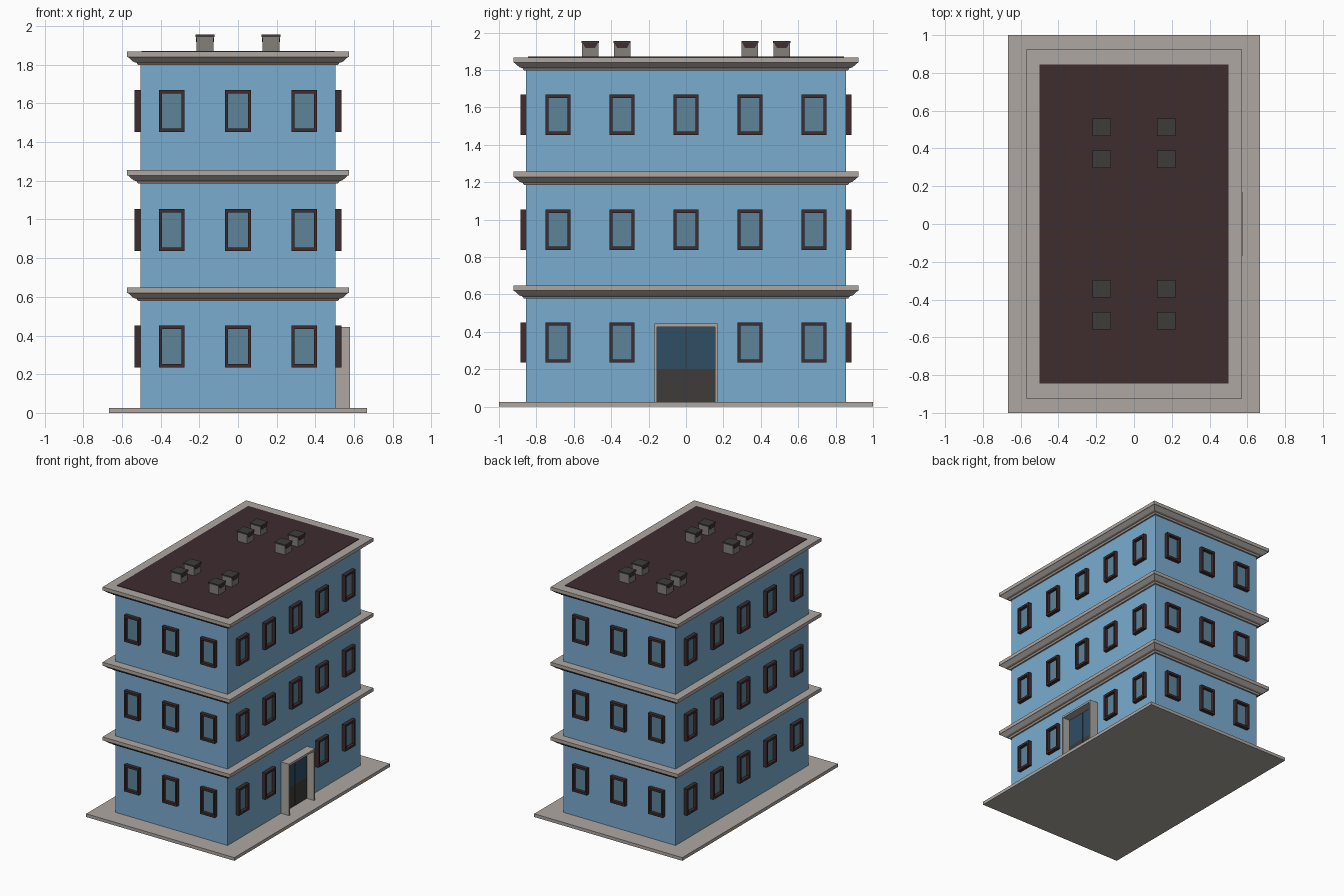
import bpy, bmesh, math
from mathutils import Matrix, Vector

if "Cube" in bpy.data.objects:
    bpy.data.objects.remove(bpy.data.objects["Cube"])


def srgb(r, g, b):
    f = lambda c: (c / 255 / 12.92) if c / 255 <= 0.04045 else ((c / 255 + 0.055) / 1.055) ** 2.4
    return (f(r), f(g), f(b), 1)


def material(name, rgb):
    m = bpy.data.materials.new(name)
    m.diffuse_color = srgb(*rgb)
    m.use_nodes = True
    m.node_tree.nodes["Principled BSDF"].inputs["Base Color"].default_value = m.diffuse_color
    return m


BLUE = material("wall_blue", (122, 172, 208))
STONE = material("pale_stone", (174, 167, 161))
BROWN = material("dark_brown", (62, 44, 47))
GLASS = material("window_glass", (93, 133, 155))
DOOR_GLASS = material("door_glass", (46, 78, 99))
CHARCOAL = material("charcoal", (61, 60, 59))
VENT = material("vent_grey", (132, 128, 122))

HX, HY = 0.505, 0.855          # wall half sizes


def finish(name, bm, mat):
    bmesh.ops.recalc_face_normals(bm, faces=bm.faces)
    me = bpy.data.meshes.new(name)
    bm.to_mesh(me)
    bm.free()
    me.materials.append(mat)
    ob = bpy.data.objects.new(name, me)
    bpy.context.collection.objects.link(ob)
    return ob


def add_box(bm, lo, hi, matrix=Matrix()):
    lo, hi = Vector(lo), Vector(hi)
    m = matrix @ Matrix.Translation((lo + hi) / 2) @ Matrix.Diagonal((*(hi - lo), 1))
    bmesh.ops.create_cube(bm, size=1, matrix=m)


def box(name, lo, hi, mat):
    bm = bmesh.new()
    add_box(bm, lo, hi)
    return finish(name, bm, mat)


def add_loft(bm, rings):
    """Stack of rectangles (half x, half y, z, centre x, centre y), capped at both ends."""
    loops = []
    for hx, hy, z, cx, cy in rings:
        loops.append([bm.verts.new((cx + sx * hx, cy + sy * hy, z))
                      for sx, sy in ((-1, -1), (1, -1), (1, 1), (-1, 1))])
    for a, b in zip(loops, loops[1:]):
        for i in range(4):
            j = (i + 1) % 4
            bm.faces.new((a[i], a[j], b[j], b[i]))
    bm.faces.new(loops[0])
    bm.faces.new(loops[-1])


# Ground slab and wall block
box("base_slab", (-0.667, -1, 0), (0.667, 1, 0.026), STONE)
box("walls", (-HX, -HY, 0.02), (HX, HY, 1.81), BLUE)

# Flared cornices, one above each storey
PROFILE = [(0.012, 0), (0.02, 0.012), (0.035, 0.016), (0.062, 0.04), (0.068, 0.042), (0.068, 0.07)]
for i, z0 in enumerate((0.578, 1.186, 1.798)):
    bm = bmesh.new()
    add_loft(bm, [(HX + o, HY + o, z0 + h, 0, 0) for o, h in PROFILE])
    finish(f"cornice_{i + 1}", bm, STONE)

# Roof covering
box("roof", (-0.5, -0.845, 1.86), (0.5, 0.845, 1.872), BROWN)


# Windows: local x runs along the wall, local y points outwards
def wall_matrix(angle, dist):
    return Matrix.Rotation(angle, 4, 'Z') @ Matrix.Translation((0, dist, 0))


WALLS = {"front": (math.pi, HY, 3), "back": (0, HY, 3),
         "right": (-math.pi / 2, HX, 5), "left": (math.pi / 2, HX, 5)}
W, H, TX, TZ, D = 0.066, 0.108, 0.015, 0.018, 0.03

for side, (angle, dist, count) in WALLS.items():
    frames, panes = bmesh.new(), bmesh.new()
    m = wall_matrix(angle, dist)
    for floor, zc in enumerate((0.343, 0.946, 1.561)):
        for k in range(count):
            u = (k - (count - 1) / 2) * 0.342
            if side == "right" and floor == 0 and abs(u) < 0.01:
                continue            # the entrance is here
            for s in (-1, 1):
                x0, x1 = sorted((u + s * W, u + s * (W - TX)))
                add_box(frames, (x0, -0.005, zc - H), (x1, D, zc + H), m)
                z0, z1 = sorted((zc + s * H, zc + s * (H - TZ)))
                add_box(frames, (u - W + TX, -0.005, z0), (u + W - TX, D, z1), m)
            add_box(panes, (u - W + TX, -0.002, zc - H + TZ), (u + W - TX, 0.005, zc + H - TZ), m)
    finish(f"{side}_window_frames", frames, BROWN)
    finish(f"{side}_window_panes", panes, GLASS)

# Entrance: deep stone surround, double door with glass above and dark panels below
bm = bmesh.new()
for s in (-1, 1):
    y0, y1 = sorted((s * 0.168, s * 0.154))
    add_box(bm, (0.5, y0, 0.01), (0.578, y1, 0.444))
add_box(bm, (0.5, -0.154, 0.427), (0.578, 0.154, 0.444))
finish("door_surround", bm, STONE)
glass, panels = bmesh.new(), bmesh.new()
for s in (-1, 1):
    y0, y1 = sorted((s * 0.154, s * 0.002))
    add_box(glass, (0.5, y0, 0.2), (0.512, y1, 0.427))
    add_box(panels, (0.5, y0, 0.02), (0.512, y1, 0.2))
finish("door_glass", glass, DOOR_GLASS)
finish("door_panels", panels, CHARCOAL)
box("door_gap", (0.5, -0.002, 0.02), (0.509, 0.002, 0.427), CHARCOAL)

# Roof vents: grey box, thin dark cap, brown tapered opening on the side faces
bodies, caps, openings = bmesh.new(), bmesh.new(), bmesh.new()
for sx in (-1, 1):
    for y in (-0.512, -0.342, 0.342, 0.512):
        x = sx * 0.17
        add_box(bodies, (x - 0.044, y - 0.044, 1.865), (x + 0.044, y + 0.044, 1.945))
        add_box(caps, (x - 0.049, y - 0.046, 1.943), (x + 0.049, y + 0.046, 1.955))
        for s in (-1, 1):
            add_loft(openings, [(0.003, 0.026, 1.918, x + s * 0.044, y),
                                (0.003, 0.04, 1.943, x + s * 0.044, y)])
finish("vent_bodies", bodies, VENT)
finish("vent_caps", caps, CHARCOAL)
finish("vent_openings", openings, BROWN)
